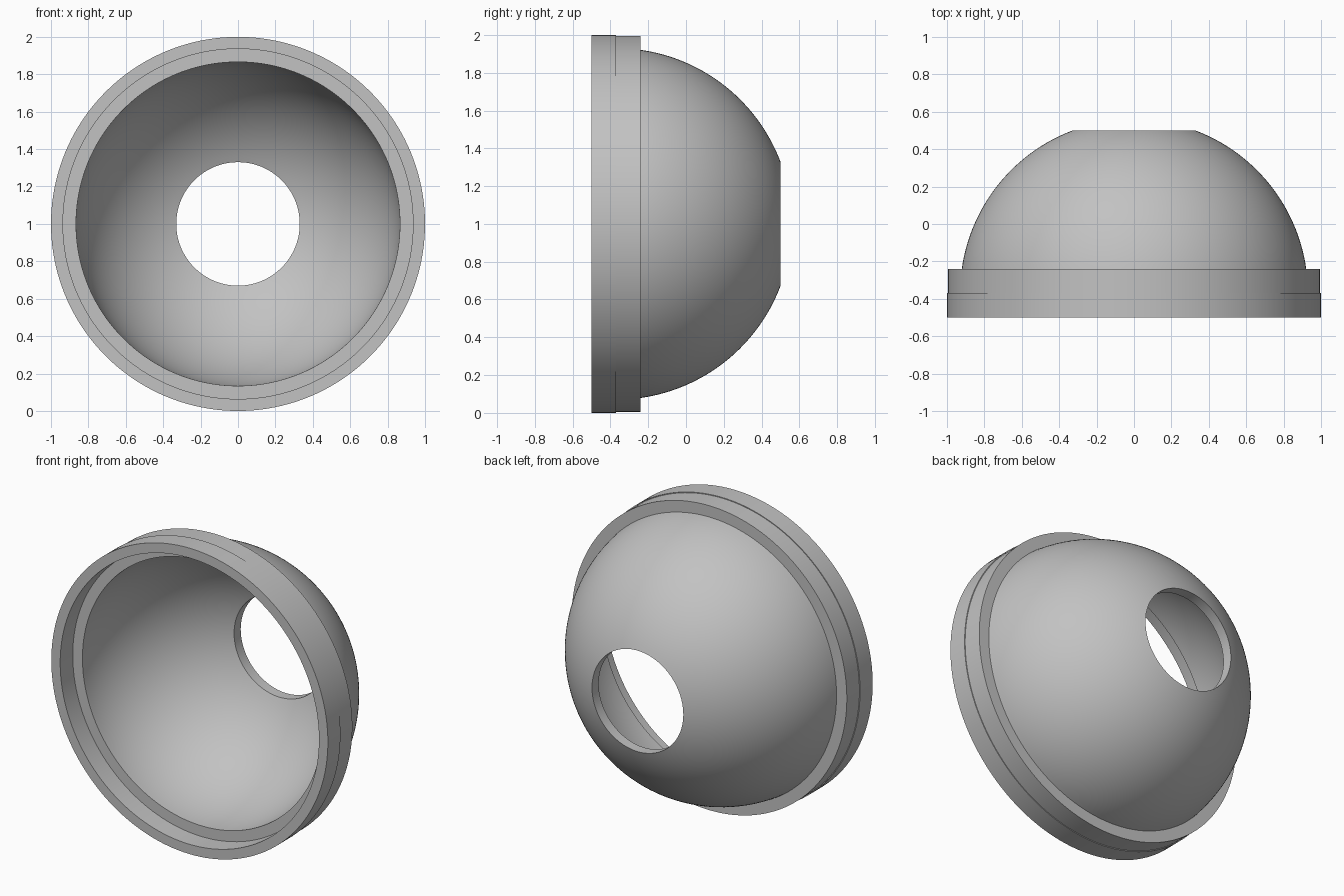
import bpy, bmesh, math

cube = bpy.data.objects.get("Cube")
if cube:
    bpy.data.objects.remove(cube, do_unlink=True)

SEGMENTS = 160
HEIGHT = 1.0                       # height of the turning axis
FRONT, SEAT, FLANGE_BACK = -0.5, -0.37, -0.24
OUTER, INNER, HOLE = 0.93, 0.866, 0.33

grey = bpy.data.materials.new("grey")
grey.use_nodes = True
colour = (0.54, 0.54, 0.54, 1)
grey.diffuse_color = colour
grey.node_tree.nodes["Principled BSDF"].inputs["Base Color"].default_value = colour


def arc(radius, start, end, steps=32):
    """Points (radius, y) on a circle centred on the seat plane."""
    angles = [start + (end - start) * i / steps for i in range(steps + 1)]
    return [(radius * math.cos(a), SEAT + radius * math.sin(a)) for a in angles]


def lathe(name, profile):
    """Turn a closed (radius, y) profile about the y axis."""
    bm = bmesh.new()
    rings = []
    for i in range(SEGMENTS):
        a = math.tau * i / SEGMENTS
        rings.append([bm.verts.new((r * math.cos(a), y, HEIGHT + r * math.sin(a)))
                      for r, y in profile])
    count = len(profile)
    for i, ring in enumerate(rings):
        following = rings[(i + 1) % SEGMENTS]
        for j in range(count):
            k = (j + 1) % count
            bm.faces.new((ring[j], ring[k], following[k], following[j]))
    bmesh.ops.recalc_face_normals(bm, faces=bm.faces)
    mesh = bpy.data.meshes.new(name)
    bm.to_mesh(mesh)
    bm.free()
    mesh.materials.append(grey)
    obj = bpy.data.objects.new(name, mesh)
    bpy.context.collection.objects.link(obj)
    bpy.ops.object.select_all(action="DESELECT")
    obj.select_set(True)
    bpy.context.view_layer.objects.active = obj
    bpy.ops.object.shade_smooth_by_angle(angle=math.radians(30))
    return obj


# Stepped rim: front lip, shallow recess and slightly narrower back flange
rim = [(INNER, SEAT), (0.936, SEAT), (0.936, FRONT), (1.0, FRONT),
       (1.0, SEAT), (0.995, SEAT), (0.995, FLANGE_BACK)]

# Dome shell: outer skin to the hole, then inner skin back to the rim
outer_skin = arc(OUTER, math.asin((FLANGE_BACK - SEAT) / OUTER), math.acos(HOLE / OUTER))
inner_skin = arc(INNER, math.acos(HOLE / INNER), 0)[:-1]

lathe("dome_with_rim", rim + outer_skin + inner_skin)
